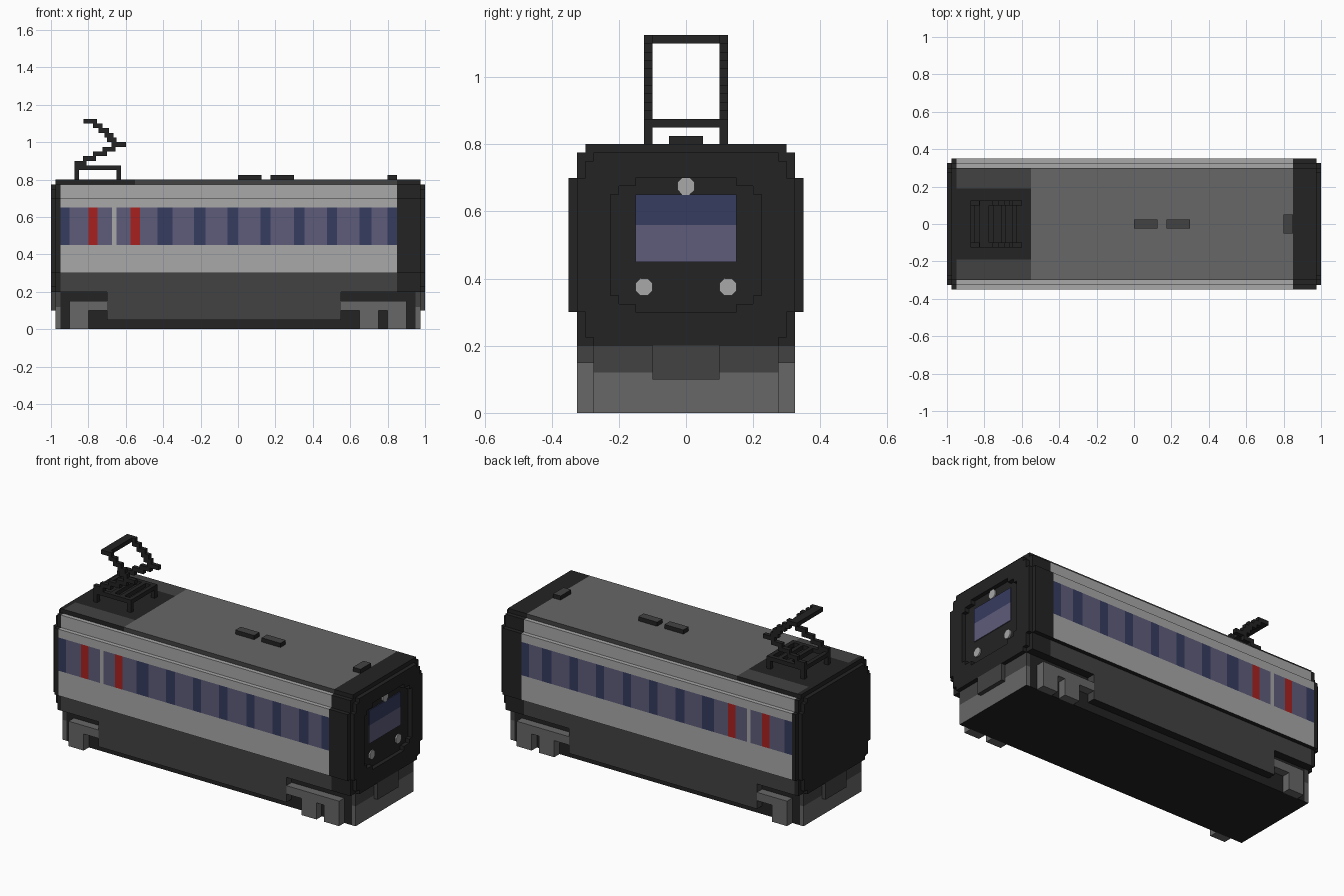
import bpy, bmesh, math

cube = bpy.data.objects.get("Cube")
if cube:
    bpy.data.objects.remove(cube, do_unlink=True)


def lin(c):
    c /= 255
    return c / 12.92 if c <= 0.04045 else ((c + 0.055) / 1.055) ** 2.4


def material(name, rgb):
    m = bpy.data.materials.new(name)
    col = [lin(c) for c in rgb] + [1]
    m.use_nodes = True
    m.diffuse_color = col
    m.node_tree.nodes["Principled BSDF"].inputs["Base Color"].default_value = col
    return m


MATS = [material("black", (35, 35, 35)),
        material("dark grey", (66, 66, 66)),
        material("mid grey", (103, 103, 103)),
        material("light grey", (168, 168, 168)),
        material("window lilac", (94, 92, 122)),
        material("window navy", (54, 60, 96)),
        material("door red", (168, 32, 32))]
BLACK, DARK, MID, LIGHT, LILAC, NAVY, RED = range(7)


def finish(name, bm, rule):
    """Turn a bmesh into an object; rule is a colour index or a face function."""
    bmesh.ops.recalc_face_normals(bm, faces=bm.faces)
    used = {}
    me = bpy.data.meshes.new(name)
    for f in bm.faces:
        c = rule(f) if callable(rule) else rule
        if c not in used:
            used[c] = len(used)
            me.materials.append(MATS[c])
        f.material_index = used[c]
    bm.to_mesh(me)
    bm.free()
    ob = bpy.data.objects.new(name, me)
    bpy.context.collection.objects.link(ob)
    return ob


def add_box(bm, x0, x1, y0, y1, z0, z1):
    vs = bmesh.ops.create_cube(bm, size=1)["verts"]
    for v in vs:
        v.co.x = x1 if v.co.x > 0 else x0
        v.co.y = y1 if v.co.y > 0 else y0
        v.co.z = z1 if v.co.z > 0 else z0


def boxes(name, rule, *dims):
    bm = bmesh.new()
    for d in dims:
        add_box(bm, *d)
    return finish(name, bm, rule)


def both_sides(x0, x1, y0, y1, z0, z1):
    return [(x0, x1, y0, y1, z0, z1), (x0, x1, -y1, -y0, z0, z1)]


# Window band: start of each stretch and its colour
BAND = [(-.95, NAVY), (-.9, LILAC), (-.8, RED), (-.75, LILAC), (-.675, LIGHT),
        (-.65, LILAC), (-.575, RED), (-.525, LILAC)]
for a, b in [(-.43, -.35), (-.235, -.175), (-.055, 0), (.12, .175),
             (.3, .355), (.475, .53), (.65, .715), (.8, .85)]:
    BAND += [(a, NAVY), (b, LILAC)]


def band_colour(x):
    return [c for start, c in BAND if start <= x][-1]


def body_colour(f):
    c, n = f.calc_center_median(), f.normal
    if c.x < -.95 or c.x > .85 or n.z < -.5 or abs(n.x) > .5:
        return BLACK
    if c.z > .776:
        if c.x > -.55:
            return MID if n.z > .5 else DARK
        return DARK if n.z > .5 and abs(c.y) > .2 else BLACK
    if c.z < .3:
        return DARK
    return band_colour(c.x) if .45 < c.z < .65 else LIGHT


# Car body: stepped section swept through the window stations
half = [(.325, .2), (.325, .3), (.35, .3), (.35, .45), (.35, .65), (.35, .7),
        (.325, .7), (.325, .775), (.3, .775), (.3, .8), (.19, .8)]
section = half + [(-y, z) for y, z in reversed(half)]
stations = sorted({-.975, -.55, .975} | {x for x, _ in BAND})
bm = bmesh.new()
rings = [[bm.verts.new((x, y, z)) for y, z in section] for x in stations]
count = len(section)
for r, s in zip(rings, rings[1:]):
    for i in range(count):
        j = (i + 1) % count
        bm.faces.new((r[i], r[j], s[j], s[i]))
bm.faces.new(rings[0])
bm.faces.new(rings[-1])
finish("car_body", bm, body_colour)


def mirrored(points):
    return points + [(-y, z) for y, z in reversed(points)]


def end_plate(name, x0, x1, loops):
    """Flat plate from stepped outlines; a second outline becomes a hole."""
    bm = bmesh.new()
    edges = []
    for loop in loops:
        vs = [bm.verts.new((x0, y, z)) for y, z in loop]
        edges += [bm.edges.new((vs[i - 1], vs[i])) for i in range(len(vs))]
    bmesh.ops.triangle_fill(bm, edges=edges, use_beauty=True, normal=(1, 0, 0))
    res = bmesh.ops.extrude_face_region(bm, geom=bm.faces[:])
    for g in res["geom"]:
        if isinstance(g, bmesh.types.BMVert):
            g.co.x = x1
    finish(name, bm, BLACK)


# Raised end plates, the cab one framing a recessed panel
outline = mirrored([(.275, .2), (.275, .225), (.3, .225), (.3, .3), (.325, .3),
                    (.325, .7), (.3, .7), (.3, .75), (.275, .75), (.275, .775)])
recess = mirrored([(.15, .3), (.15, .325), (.2, .325), (.2, .35), (.225, .35),
                   (.225, .65), (.2, .65), (.2, .675), (.15, .675), (.15, .7)])
end_plate("cab_end_frame", .975, 1, [outline, recess])
end_plate("rear_end_plate", -1, -.975, [outline])

# Windscreen in two tones
boxes("windscreen_lower", LILAC, (.975, .98, -.15, .15, .45, .56))
boxes("windscreen_upper", NAVY, (.975, .98, -.15, .15, .56, .65))

# Eight-sided lamps
for name, y, z in [("left_headlamp", .125, .375), ("right_headlamp", -.125, .375),
                   ("top_headlamp", 0, .675)]:
    bm = bmesh.new()
    r = .028
    ring = [bm.verts.new((x, y + r * math.cos(math.radians(a)), z + r * math.sin(math.radians(a))))
            for x in (.975, .983) for a in range(22, 382, 45)]
    bmesh.ops.convex_hull(bm, input=ring)
    finish(name, bm, LIGHT)

# Underframe, its end panels and the side skirts
boxes("underframe", BLACK, (-.95, .95, -.275, .275, 0, .2))
for name, a, b in [("front", .95, .975), ("rear", -.975, -.95)]:
    boxes(name + "_end_panel", lambda f: BLACK if f.normal.z < -.5 else MID,
          (a, b, -.275, .275, 0, .12))
    boxes(name + "_end_beam", DARK, (a, b, -.275, .275, .12, .2))
boxes("side_skirts", lambda f: BLACK if f.normal.z < -.5 else DARK,
      *both_sides(-.7, .55, .275, .325, .05, .2))
boxes("front_coupler", DARK, (.975, 1, -.1, .1, .1, .2))
boxes("rear_coupler", DARK, (-1, -.975, -.1, .1, .1, .2))

# Bogie frames with hanging axle boxes
boxes("front_bogie_frames", MID, *both_sides(.55, .9, .275, .325, .1, .15),
      *both_sides(.65, .75, .275, .325, 0, .1), *both_sides(.8, .9, .275, .325, 0, .1))
boxes("rear_bogie_frames", MID, *both_sides(-.9, -.7, .275, .325, .1, .15),
      *both_sides(-.9, -.8, .275, .325, 0, .1))


# Roof boxes with paler lids
def lid(f):
    return DARK if f.normal.z > .5 else BLACK


boxes("roof_vents", lid, (0, .125, -.025, .025, .8, .825), (.175, .3, -.025, .025, .8, .825))
boxes("cab_roof_box", lid, (.8, .85, -.05, .05, .8, .825))

# Pantograph base: feet, side rails and cross slats
base = both_sides(-.875, -.625, .1, .125, .85, .875)
for x in (-.875, -.65):
    base += both_sides(x, x + .025, .1, .125, .8, .85)
for x in (-.875, -.775, -.71, -.65):
    base.append((x, x + .025, -.1, .1, .85, .875))
boxes("pantograph_base", BLACK, *base)

# Pantograph arms climb in block steps to the knee and back
steps = [(-.875, -.81), (-.83, -.76), (-.775, -.7), (-.725, -.655), (-.675, -.6),
         (-.7, -.65), (-.715, -.665), (-.745, -.69), (-.775, -.725), (-.825, -.755)]
arms = []
for i, (a, b) in enumerate(steps):
    z = .875 + .025 * i
    arms += both_sides(a, b, .1, .125, z, z + .025)
boxes("pantograph_arms", BLACK, *arms)
boxes("pantograph_contact_bar", BLACK, (-.825, -.775, -.1, .1, 1.1, 1.125))
